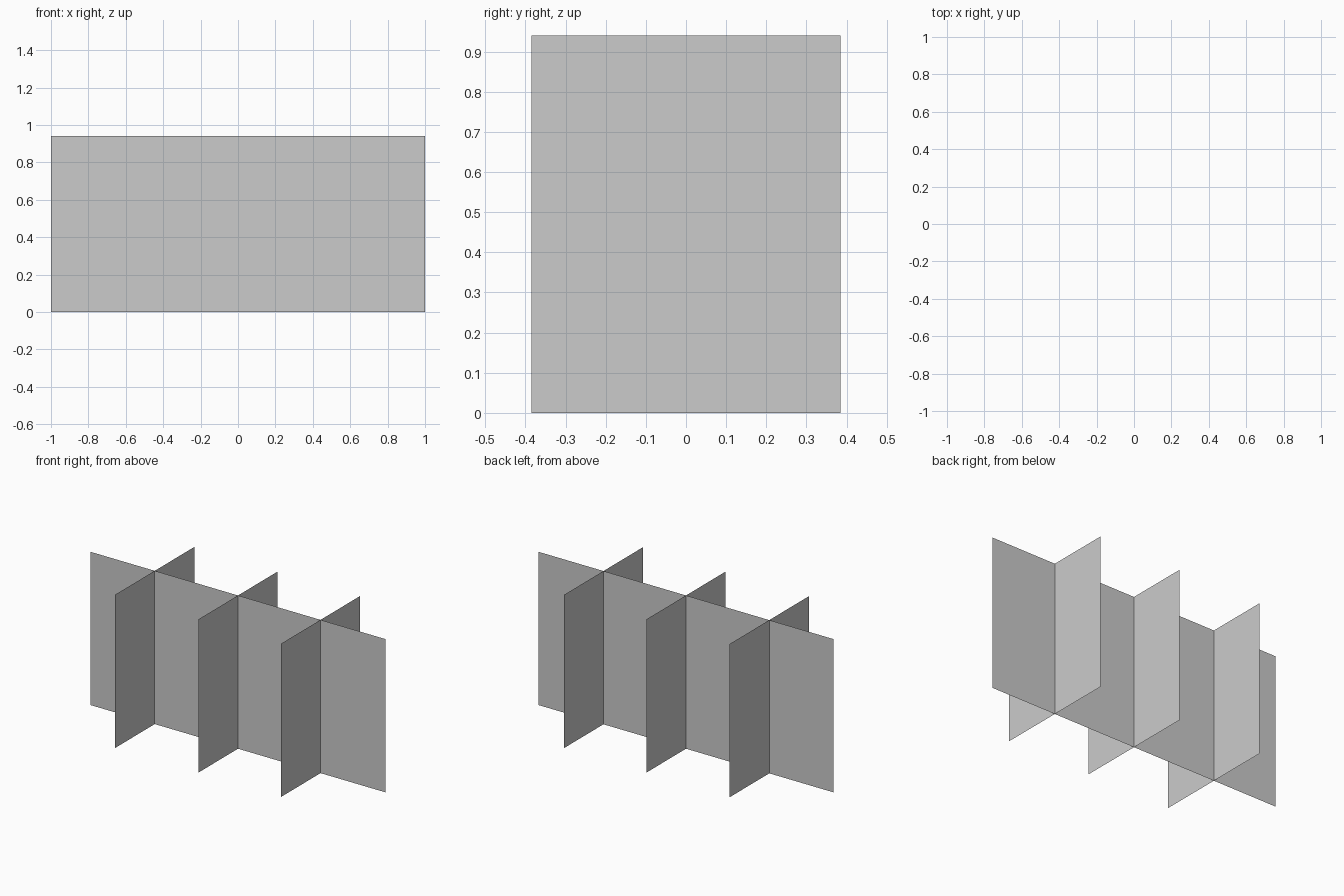
import bpy
import bmesh
from mathutils import Vector

if "Cube" in bpy.data.objects:
    bpy.data.objects.remove(bpy.data.objects["Cube"])

HEIGHT = 0.94


def upright_panel(name, centre_x, half_span):
    """Thin vertical sheet standing on the floor, reaching half_span either side."""
    bm = bmesh.new()
    base = Vector((centre_x, 0, 0))
    a = bm.verts.new(base - half_span)
    b = bm.verts.new(base + half_span)
    edge = bm.edges.new((a, b))
    # Raise the base line into a sheet
    raised = bmesh.ops.extrude_edge_only(bm, edges=[edge])["geom"]
    top = [g for g in raised if isinstance(g, bmesh.types.BMVert)]
    bmesh.ops.translate(bm, verts=top, vec=(0, 0, HEIGHT))
    mesh = bpy.data.meshes.new(name)
    bm.to_mesh(mesh)
    bm.free()
    obj = bpy.data.objects.new(name, mesh)
    bpy.context.collection.objects.link(obj)
    return obj


# Long panel running the full width
upright_panel("long_panel", 0, Vector((1, 0, 0)))

# Three panels crossing it at right angles
for label, x in (("left", -0.565), ("middle", 0.0), ("right", 0.56)):
    upright_panel(f"cross_panel_{label}", x, Vector((0, 0.385, 0)))
